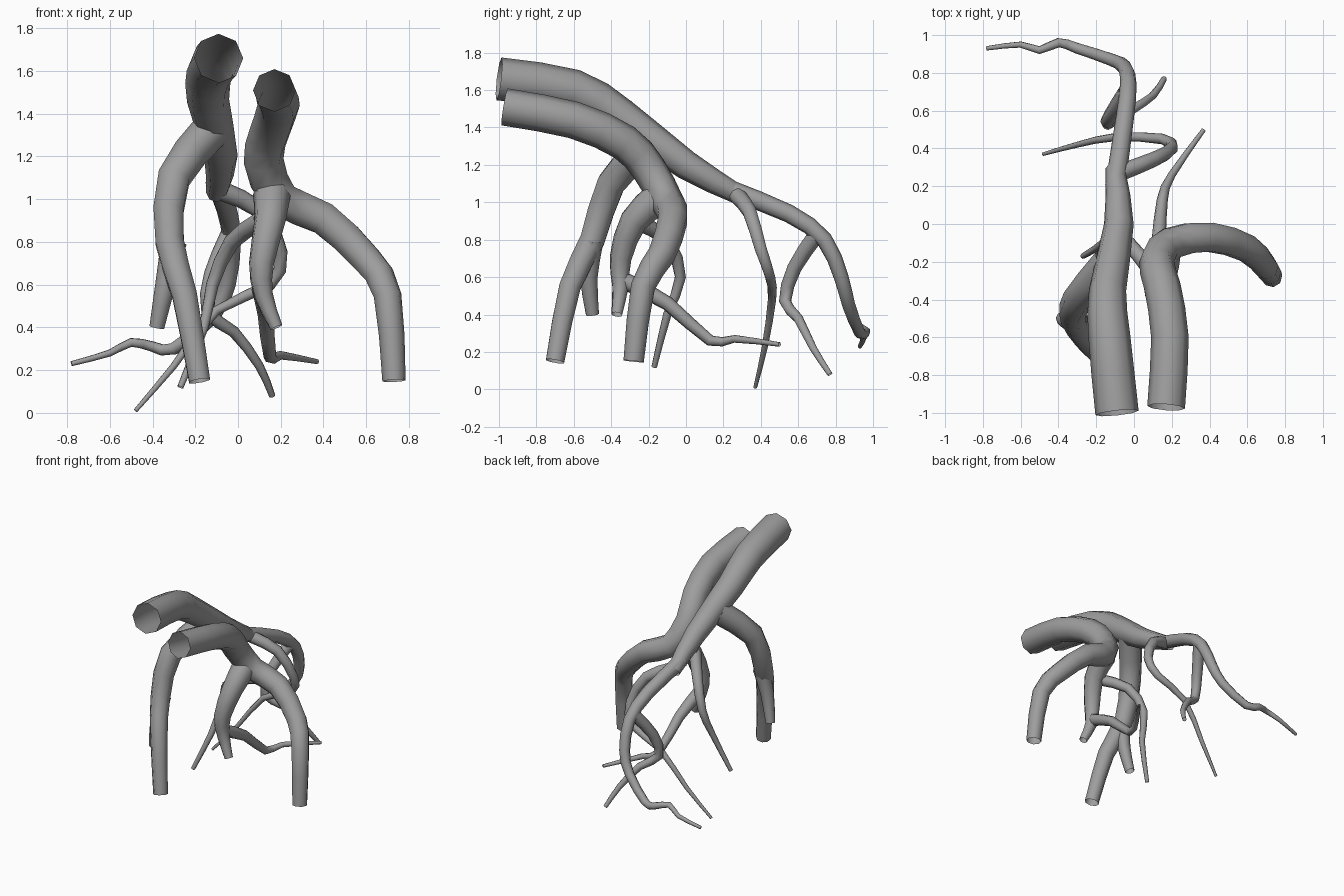
import bpy
import math
from mathutils import Quaternion, Vector

default_cube = bpy.data.objects.get("Cube")
if default_cube:
    bpy.data.objects.remove(default_cube, do_unlink=True)

# One bark colour for every part
bark = bpy.data.materials.new("grey_bark")
bark.use_nodes = True
bark.diffuse_color = (.34, .34, .34, 1)
shader = bark.node_tree.nodes["Principled BSDF"]
shader.inputs["Base Color"].default_value = bark.diffuse_color


def rounded_path(corners):
    """Add a point on a smooth curve between each pair of corners."""
    first, final = corners[0], corners[-1]
    padded = [first * 2 - corners[1]] + corners + [final * 2 - corners[-2]]
    path = []
    for before, start, end, after in zip(padded, padded[1:], padded[2:], padded[3:]):
        middle = (start + end) / 2
        bulge = (start + end - before - after) / 16
        path.extend([start, middle + bulge])
    return path + [final]


def tube(name, thick, thin, corners, ease=1, sides=8):
    """Open bent tube, tapering from the thick radius to the thin radius."""
    path = rounded_path([Vector(corner) for corner in corners])
    last = len(path) - 1
    verts, faces = [], []
    previous = across = None
    for ring, centre in enumerate(path):
        ahead, behind = path[min(ring + 1, last)], path[max(ring - 1, 0)]
        direction = (ahead - behind).normalized()
        # Carry the ring round each bend without twisting it
        if previous is None:
            across = direction.orthogonal().normalized()
        else:
            across = previous.rotation_difference(direction) @ across
        previous = direction
        radius = thick + (thin - thick) * (ring / last) ** ease
        for step in range(sides):
            spin = Quaternion(direction, math.tau * step / sides)
            verts.append(centre + spin @ across * radius)
    for ring in range(last):
        base = ring * sides
        for step in range(sides):
            near, far = base + step, base + (step + 1) % sides
            faces.append((near, far, far + sides, near + sides))
    mesh = bpy.data.meshes.new(name)
    mesh.from_pydata(verts, [], faces)
    mesh.materials.append(bark)
    mesh.shade_smooth()
    part = bpy.data.objects.new(name, mesh)
    bpy.context.collection.objects.link(part)


# Right trunk and the long root that continues it to the back
tube("right_trunk", .115, .05, [
    (-.09, -1, 1.66), (-.13, -.6, 1.6), (-.14, -.35, 1.46),
    (-.08, 0, 1.2), (-.1, .3, 1.03)], ease=2)
tube("long_rear_root", .053, .012, [
    (-.1, .2, 1.08), (-.05, .55, .94), (-.03, .74, .8), (-.05, .83, .6),
    (-.12, .87, .45), (-.3, .93, .3), (-.4, .96, .31),
    (-.5, .92, .33), (-.6, .95, .28), (-.78, .93, .23)])

# Right leg and its short stub
tube("right_leg", .09, .053, [
    (-.13, -.2, 1.32), (-.3, -.4, 1.1), (-.32, -.5, .8),
    (-.25, -.62, .55), (-.18, -.7, .15)])
tube("right_leg_stub", .06, .035, [
    (-.3, -.5, .8), (-.34, -.52, .6), (-.38, -.5, .4)])

# Thin roots hanging from the rear root
tube("hooked_root", .046, .01, [
    (-.08, .27, 1.04), (.1, .34, .95), (.2, .4, .75), (.15, .45, .6),
    (-.1, .46, .48), (-.3, .42, .22), (-.48, .37, .01)])
tube("forked_root", .045, .015, [
    (-.04, .7, .83), (-.12, .58, .65), (-.14, .53, .47),
    (-.02, .6, .38), (.1, .68, .22), (.16, .77, .08)])

# Left trunk bending into the outer leg, and the inner leg beside it
tube("left_trunk", .1, .055, [
    (.17, -.97, 1.51), (.19, -.6, 1.44), (.15, -.33, 1.32), (.12, -.2, 1.18),
    (.2, -.1, 1), (.4, -.07, .91), (.6, -.13, .72),
    (.7, -.23, .55), (.73, -.28, .15)], ease=2)
tube("left_inner_leg", .09, .03, [
    (.16, -.14, 1.03), (.15, -.28, .9), (.11, -.35, .7),
    (.12, -.35, .55), (.18, -.37, .4)])

# Thin roots leaving the inner leg
tube("trailing_root", .047, .012, [
    (.11, -.33, .58), (.13, -.1, .46), (.15, .13, .26),
    (.2, .26, .27), (.37, .5, .24)])
tube("crossing_root", .045, .015, [
    (.11, -.27, .9), (-.03, -.1, .8), (-.12, -.03, .6),
    (-.16, -.1, .4), (-.27, -.17, .12)])
